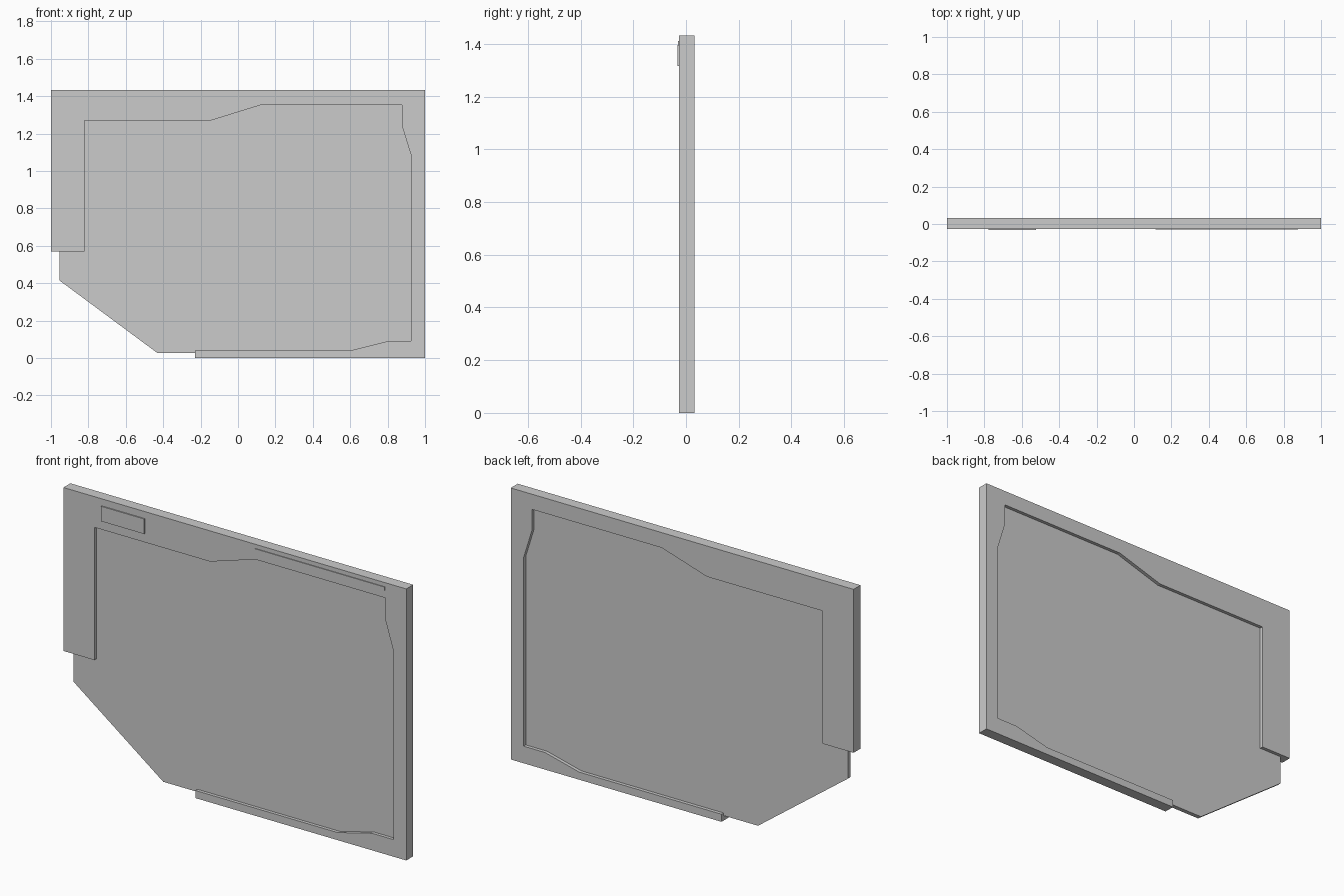
import bpy, bmesh

if "Cube" in bpy.data.objects:
    bpy.data.objects.remove(bpy.data.objects["Cube"])

FRONT, BACK = -0.026, 0.032


def plate(name, outline, y0, y1):
    """Extrude an x/z outline from y0 to y1."""
    bm = bmesh.new()
    face = bm.faces.new([bm.verts.new((x, y0, z)) for x, z in outline])
    ext = bmesh.ops.extrude_face_region(bm, geom=[face], use_keep_orig=True)
    moved = [g for g in ext["geom"] if isinstance(g, bmesh.types.BMVert)]
    bmesh.ops.translate(bm, verts=moved, vec=(0, y1 - y0, 0))
    bmesh.ops.recalc_face_normals(bm, faces=bm.faces)
    mesh = bpy.data.meshes.new(name)
    bm.to_mesh(mesh)
    bm.free()
    obj = bpy.data.objects.new(name, mesh)
    bpy.context.collection.objects.link(obj)
    return obj


def rect(x0, x1, z0, z1):
    return [(x0, z0), (x1, z0), (x1, z1), (x0, z1)]


# Inner edge of the frame, shared by frame and panel
inner = [(-0.23, 0.04), (0.6, 0.04), (0.8, 0.09), (0.925, 0.09),
         (0.925, 1.085), (0.877, 1.24), (0.877, 1.352), (0.12, 1.352),
         (-0.145, 1.27), (-0.82, 1.27), (-0.82, 0.57)]

# Thick open frame around the panel
plate("frame", inner + [(-1, 0.57), (-1, 1.432), (1, 1.432), (1, 0), (-0.23, 0)],
      FRONT, BACK)

# Thin recessed panel with the cut lower corner
plate("panel", inner + [(-0.955, 0.57), (-0.955, 0.415), (-0.43, 0.026), (-0.23, 0.026)],
      -0.009, 0.014)

# Raised details on the front face
plate("raised_tag", rect(-0.778, -0.525, 1.316, 1.395), -0.032, FRONT + 0.004)
plate("raised_strip", rect(0.115, 0.877, 1.393, 1.41), -0.03, FRONT + 0.004)
